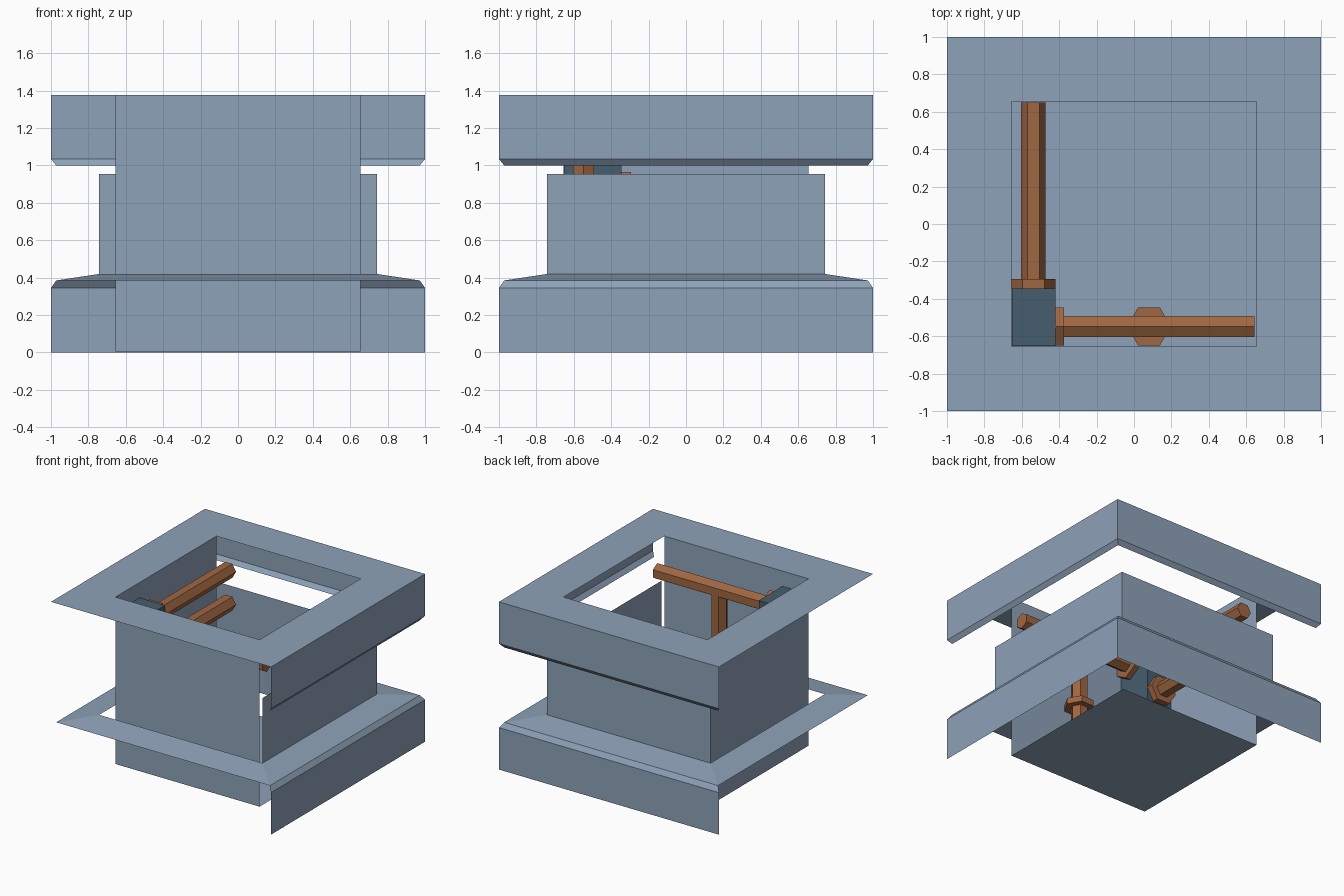
import bpy, math
from mathutils import Vector

if "Cube" in bpy.data.objects:
    bpy.data.objects.remove(bpy.data.objects["Cube"])


def material(name, rgb):
    m = bpy.data.materials.new(name)
    m.diffuse_color = (*rgb, 1)
    m.use_nodes = True
    m.node_tree.nodes["Principled BSDF"].inputs["Base Color"].default_value = m.diffuse_color
    return m


STEEL = material("blue grey steel", (0.27, 0.36, 0.48))
COPPER = material("copper brown", (0.35, 0.135, 0.055))
DARK = material("dark slate", (0.06, 0.11, 0.155))


def mesh_object(name, verts, faces, mat):
    me = bpy.data.meshes.new(name)
    me.from_pydata(verts, [], faces)
    me.materials.append(mat)
    ob = bpy.data.objects.new(name, me)
    bpy.context.collection.objects.link(ob)
    return ob


def square(h, z):
    return [(h, -h, z), (h, h, z), (-h, h, z), (-h, -h, z)]


def band(name, profile, sides=4):
    """Square sheet swept through (half width, height) points.
    sides=2 keeps only the right and back sides."""
    verts, faces = [], []
    for h, z in profile:
        verts += square(h, z)
    for r in range(len(profile) - 1):
        for i in range(sides):
            j = (i + 1) % 4
            faces.append((r*4 + i, r*4 + j, r*4 + 4 + j, r*4 + 4 + i))
    return mesh_object(name, verts, faces, STEEL)


def hex_bar(name, start, end, radius, mat=COPPER):
    """Six-sided bar between two points, cornered along x (or z for x bars)."""
    a, b = Vector(start), Vector(end)
    d = (b - a).normalized()
    u = Vector((0, 0, 1)) if abs(d.x) > 0.5 else Vector((1, 0, 0))
    v = d.cross(u)
    ring = [(u * math.cos(k*math.pi/3) + v * math.sin(k*math.pi/3)) * radius
            for k in range(6)]
    verts = [a + p for p in ring] + [b + p for p in ring]
    faces = [(k, (k+1) % 6, (k+1) % 6 + 6, k + 6) for k in range(6)]
    faces += [(5, 4, 3, 2, 1, 0), (6, 7, 8, 9, 10, 11)]
    return mesh_object(name, verts, faces, mat)


# Outer casing: open sheets on right and back, full rings on ledge and rim
W = 0.655
band("lower_skirt", [(1, 0), (1, 0.345), (0.972, 0.385)], sides=2)
band("sloped_ledge", [(0.972, 0.385), (0.742, 0.42)])
band("middle_wall", [(0.742, 0.42), (0.742, 0.955)], sides=2)
band("upper_skirt", [(0.972, 1.0), (1, 1.035), (1, 1.378)], sides=2)
band("top_rim", [(1, 1.378), (W, 1.378)])

# Inner box: floor, front and left walls
mesh_object("floor_plate", square(W, 0.006), [(0, 1, 2, 3)], STEEL)
box = square(W, 0.006) + square(W, 1.378)
mesh_object("front_wall", box, [(3, 0, 4, 7)], STEEL)
mesh_object("left_wall", box, [(2, 3, 7, 6)], STEEL)

# Corner fitting that joins the pipes
x0, x1, y0, y1, z0, z1 = -0.652, -0.42, -0.652, -0.345, 0.72, 1.255
mesh_object("corner_fitting",
            [(x, y, z) for z in (z0, z1)
             for x, y in ((x0, y0), (x1, y0), (x1, y1), (x0, y1))],
            [(3, 2, 1, 0), (4, 5, 6, 7)] +
            [(i, (i+1) % 4, (i+1) % 4 + 4, i + 4) for i in range(4)], DARK)

# Pipes and their nuts
R, N = 0.065, 0.117
PX, PY, HIGH, LOW = -0.538, -0.5475, 1.135, 0.865
for label, z in (("upper", HIGH), ("lower", LOW)):
    hex_bar(label + "_left_pipe", (PX, -0.32, z), (PX, 0.65, z), R)
    hex_bar(label + "_left_nut", (PX, -0.345, z), (PX, -0.295, z), N)
hex_bar("front_pipe", (-0.4, PY, HIGH), (0.645, PY, HIGH), R)
hex_bar("front_nut", (-0.42, PY, HIGH), (-0.375, PY, HIGH), N)
hex_bar("upright_pipe", (0.08, PY, 0.01), (0.08, PY, HIGH), R)
hex_bar("upright_nut", (0.08, PY, 0.58), (0.08, PY, 0.63), N)
